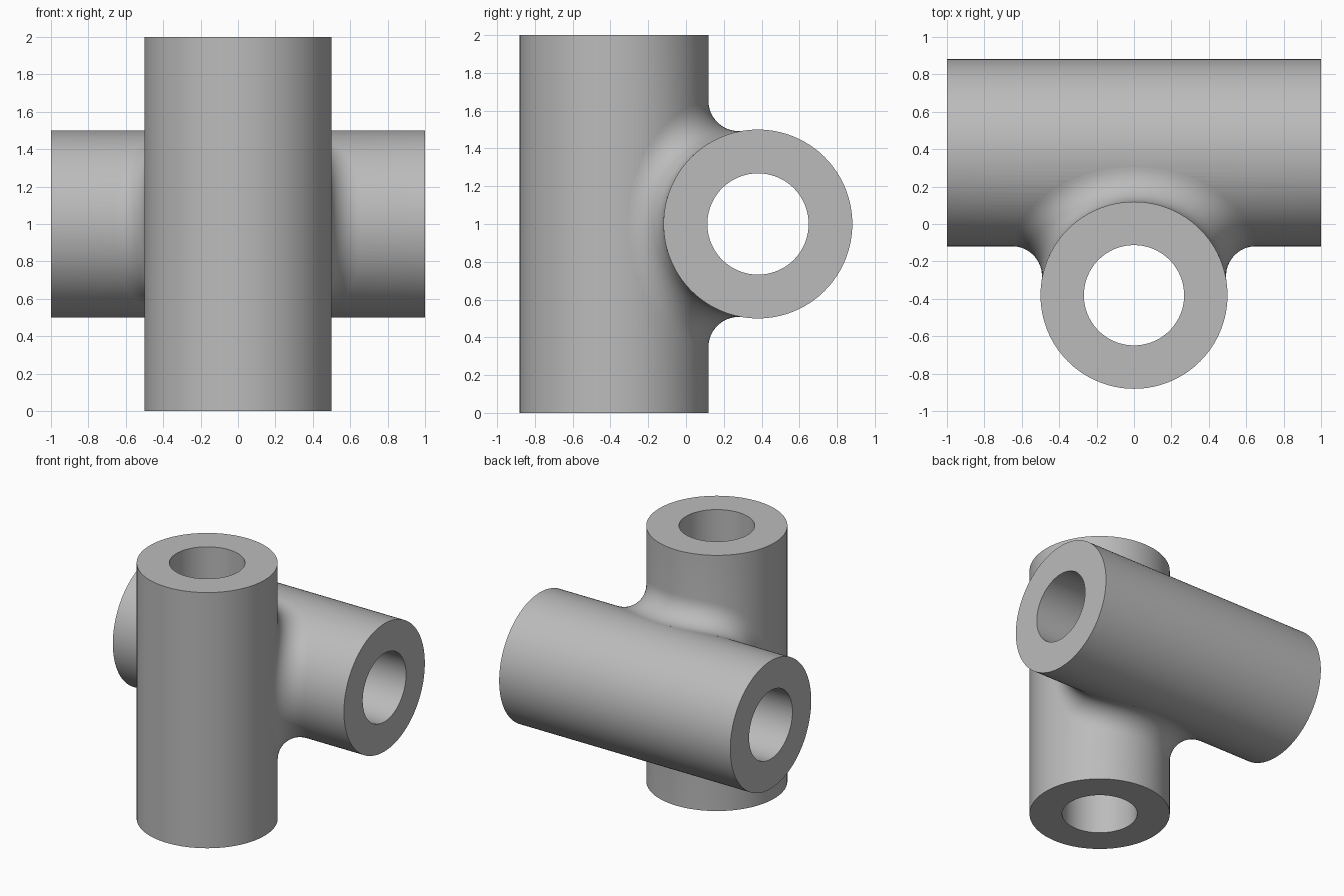
import bpy, bmesh, math
from mathutils import Matrix, Vector

if "Cube" in bpy.data.objects:
    bpy.data.objects.remove(bpy.data.objects["Cube"])

OFFSET, OUTER, BORE, FILLET = 0.381, 0.5, 0.268, 0.16
SIDES, STEPS, ARC = 128, 160, 14
UPRIGHT = Matrix.Translation((0, -OFFSET, 1))
CROSSWISE = Matrix.Translation((0, OFFSET, 1)) @ Matrix.Rotation(math.pi / 2, 4, 'Y')

grey = bpy.data.materials.new("light grey")
grey.use_nodes = True
grey.diffuse_color = (0.5, 0.5, 0.5, 1)
grey.node_tree.nodes["Principled BSDF"].inputs["Base Color"].default_value = (0.5, 0.5, 0.5, 1)


def finish(bm, name):
    bmesh.ops.recalc_face_normals(bm, faces=bm.faces)
    mesh = bpy.data.meshes.new(name)
    bm.to_mesh(mesh)
    bm.free()
    mesh.materials.append(grey)
    obj = bpy.data.objects.new(name, mesh)
    bpy.context.collection.objects.link(obj)
    return obj


def cylinder(name, radius, length, placement):
    bm = bmesh.new()
    bmesh.ops.create_cone(bm, cap_ends=True, segments=SIDES, radius1=radius,
                          radius2=radius, depth=length, matrix=placement)
    return finish(bm, name)


def fillet_collar():
    """Rolling-ball fillet around the joint, closed by an edge buried inside both pipes."""
    bm = bmesh.new()
    reach = OUTER + FILLET
    swing = reach - OFFSET
    k = OUTER / reach
    rings = []
    for i in range(STEPS):
        t = 2 * math.pi * (i + 0.5) / STEPS
        y = swing * math.cos(2 * t)
        x = math.copysign(math.sqrt(reach ** 2 - (y + OFFSET) ** 2), math.sin(t))
        z = math.copysign(math.sqrt(reach ** 2 - (y - OFFSET) ** 2), math.cos(t))
        ball = Vector((x, y, z))
        on_upright = Vector((x * k, (y + OFFSET) * k - OFFSET, z)) - ball
        on_cross = Vector((x, (y - OFFSET) * k + OFFSET, z * k)) - ball
        angle = on_upright.angle(on_cross)
        points = [ball + (on_upright * math.sin((1 - s) * angle)
                          + on_cross * math.sin(s * angle)) / math.sin(angle)
                  for s in (j / ARC for j in range(ARC + 1))]
        points.append(Vector((x * 0.45, 0, z * 0.45)))
        rings.append([bm.verts.new(p + Vector((0, 0, 1))) for p in points])
    for a, b in zip(rings, rings[1:] + rings[:1]):
        for j in range(len(a)):
            n = (j + 1) % len(a)
            bm.faces.new((a[j], a[n], b[n], b[j]))
    return finish(bm, "fillet_collar")


# Two pipes blended by the collar, then bored through
body = cylinder("crossed_pipes", OUTER, 2, UPRIGHT)
cross_pipe = cylinder("cross_pipe", OUTER, 2, CROSSWISE)
collar = fillet_collar()
upright_bore = cylinder("upright_bore", BORE, 2.2, UPRIGHT)
cross_bore = cylinder("cross_bore", BORE, 2.2, CROSSWISE)

for tool, operation in ((cross_pipe, 'UNION'), (collar, 'UNION'),
                        (upright_bore, 'DIFFERENCE'), (cross_bore, 'DIFFERENCE')):
    mod = body.modifiers.new(tool.name, 'BOOLEAN')
    mod.object, mod.operation, mod.solver = tool, operation, 'EXACT'

# Apply the booleans, remove the helpers and smooth the curved walls
bpy.ops.object.select_all(action='DESELECT')
bpy.context.view_layer.objects.active = body
body.select_set(True)
for mod in list(body.modifiers):
    bpy.ops.object.modifier_apply(modifier=mod.name)
for tool in (cross_pipe, collar, upright_bore, cross_bore):
    bpy.data.objects.remove(tool)
bpy.ops.object.shade_smooth_by_angle(angle=math.radians(35))
